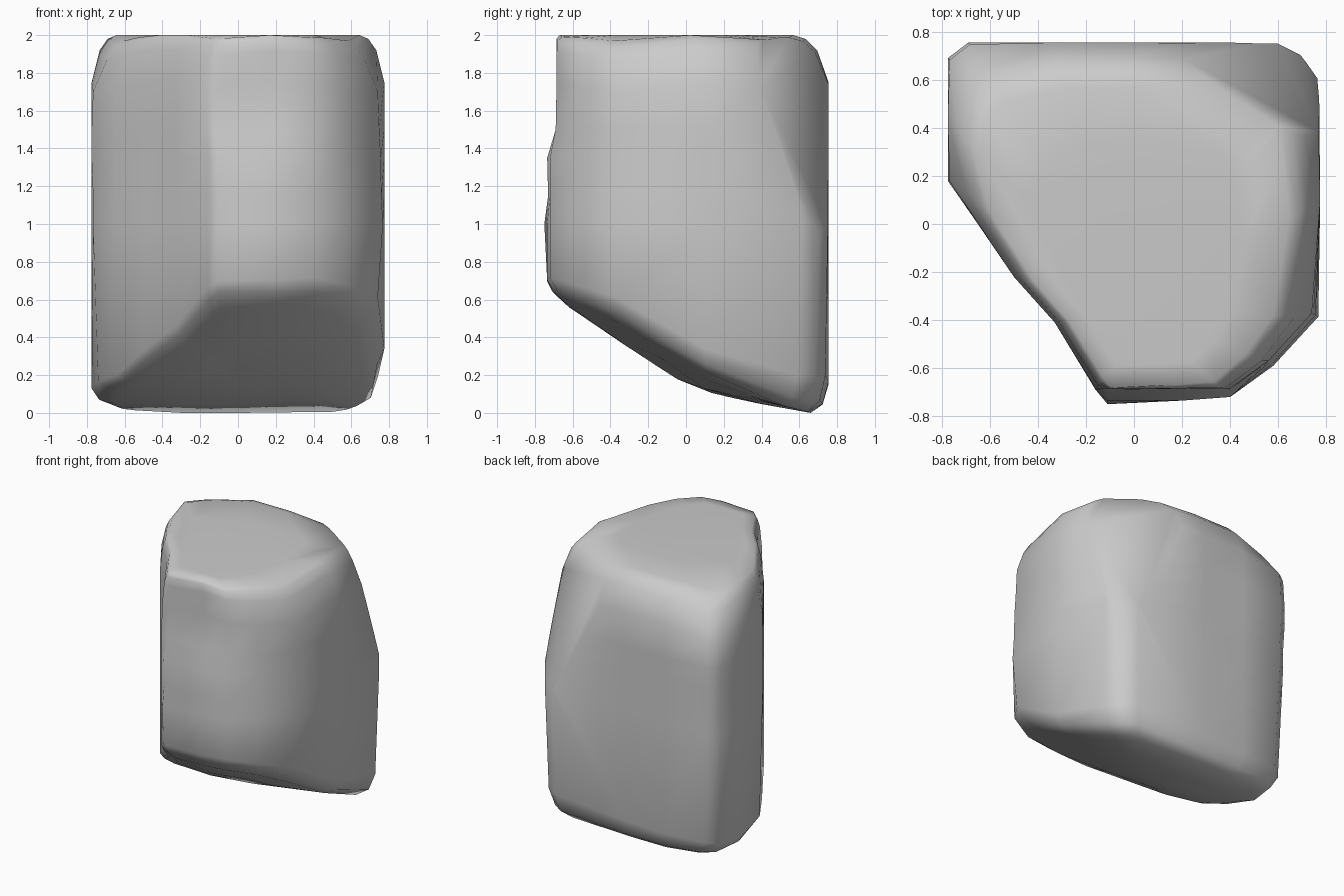
import bpy, bmesh
from mathutils import Vector

if "Cube" in bpy.data.objects:
    bpy.data.objects.remove(bpy.data.objects["Cube"])

# Plan outline of the boulder (x, y) with a cornering weight for extra rounding
OUTLINE = [(-0.11, -0.75, 0.6), (0.2, -0.735, 0), (0.4, -0.72, 0.3), (0.58, -0.59, 0.5),
           (0.775, -0.39, 1), (0.775, 0.1, 0), (0.77, 0.61, 0.8), (0.70, 0.71, 0.8),
           (0.60, 0.755, 0.5), (0.0, 0.755, 0), (-0.35, 0.755, 0), (-0.69, 0.755, 1),
           (-0.775, 0.69, 1), (-0.775, 0.43, 0), (-0.775, 0.18, 1), (-0.65, 0.0, 0.4),
           (-0.5, -0.22, 0), (-0.33, -0.41, 0), (-0.16, -0.69, 0.6)]
# Height of the sloping underside along y
UNDER = [(-0.75, 0.64), (-0.6, 0.54), (-0.05, 0.18), (0.15, 0.10), (0.5, 0.025), (0.65, 0.0), (0.8, 0.0)]


def clamp(v):
    return max(0.0, min(1.0, v))


def under(x, y):
    # The right half of the underside is tilted up
    tilt = 0.15 * max(0, x) * clamp((0.55 - y) / 0.45) * clamp((y + 0.8) / 0.35)
    for (y0, z0), (y1, z1) in zip(UNDER, UNDER[1:]):
        if y <= y1:
            return z0 + (z1 - z0) * (y - y0) / (y1 - y0) + tilt
    return tilt


def rim(x, y):
    return under(x, y) + 0.06 + 0.04 * x + 0.14 * max(0, y)


bm = bmesh.new()
rings = []


def add_ring(height, scale=1.0, cx=0.0, cy=0.0, front=-0.75, pull=0.0, lift=0.0, lean=0.0):
    """One outline: scaled about (cx, cy), corners pulled in and lifted by weight."""
    ring = []
    for x, y, w in OUTLINE:
        s = scale - pull * (w if y > -0.45 else 0)
        if x > 0.5 and y < -0.3:
            s -= lean  # the front right corner leans in
        px, py = cx + (x - cx) * s, max(cy + (y - cy) * s, front)
        ring.append(bm.verts.new((px, py, height(px, py) + lift * w)))
    rings.append(ring)


# Sloping underside and its rounded rim
add_ring(under, 0.45, 0.05, 0.1)
add_ring(under, 0.85, 0.03, 0.12, pull=0.05, lift=0.01)
add_ring(lambda x, y: under(x, y) * 0.7 + rim(x, y) * 0.3, 0.95, 0.03, 0.12, pull=0.05, lift=0.02)
add_ring(rim, front=-0.735, pull=0.045, lift=0.02)
# Upright sides with a slightly uneven front
for z, front, pull, lean in [(1.0, -0.75, 0.01, 0), (1.15, -0.73, 0.01, 0.01), (1.35, -0.735, 0, 0.025),
                             (1.5, -0.69, 0, 0.035), (1.75, -0.685, 0.01, 0.035)]:
    add_ring(lambda x, y: z, front=front, pull=pull, lift=-0.05 if z > 1.7 else 0, lean=lean)
# Rounded shoulder up to the flat top
for z, s, lift in [(1.92, 0.945, -0.05), (1.98, 0.89, -0.045), (2.0, 0.83, -0.03), (2.0, 0.6, 0)]:
    add_ring(lambda x, y: z, s, 0.0, -0.35, front=-0.685, pull=0.05, lift=lift, lean=0.03)

n = len(OUTLINE)
for a, b in zip(rings, rings[1:]):
    for i in range(n):
        j = (i + 1) % n
        bm.faces.new((a[i], a[j], b[j], b[i]))
bm.faces.new(rings[-1])
centre = bm.verts.new((0.05, 0.1, under(0.05, 0.1)))
for i in range(n):
    bm.faces.new((centre, rings[0][(i + 1) % n], rings[0][i]))

# Steep facet sliced off the upper back right corner
a, b, c = Vector((0.25, 0.67, 1.88)), Vector((0.77, 0.36, 1.8)), Vector((0.72, 0.635, 1.1))
normal = (b - a).cross(c - a).normalized()
if normal.x < 0:
    normal = -normal
bmesh.ops.bisect_plane(bm, geom=bm.verts[:] + bm.edges[:] + bm.faces[:], dist=1e-5,
                       plane_co=a, plane_no=normal, clear_outer=True)
bmesh.ops.holes_fill(bm, edges=[e for e in bm.edges if e.is_boundary], sides=0)
bmesh.ops.recalc_face_normals(bm, faces=bm.faces[:])
for f in bm.faces:
    f.smooth = True

mesh = bpy.data.meshes.new("boulder")
bm.to_mesh(mesh)
bm.free()
boulder = bpy.data.objects.new("boulder", mesh)
bpy.context.collection.objects.link(boulder)
